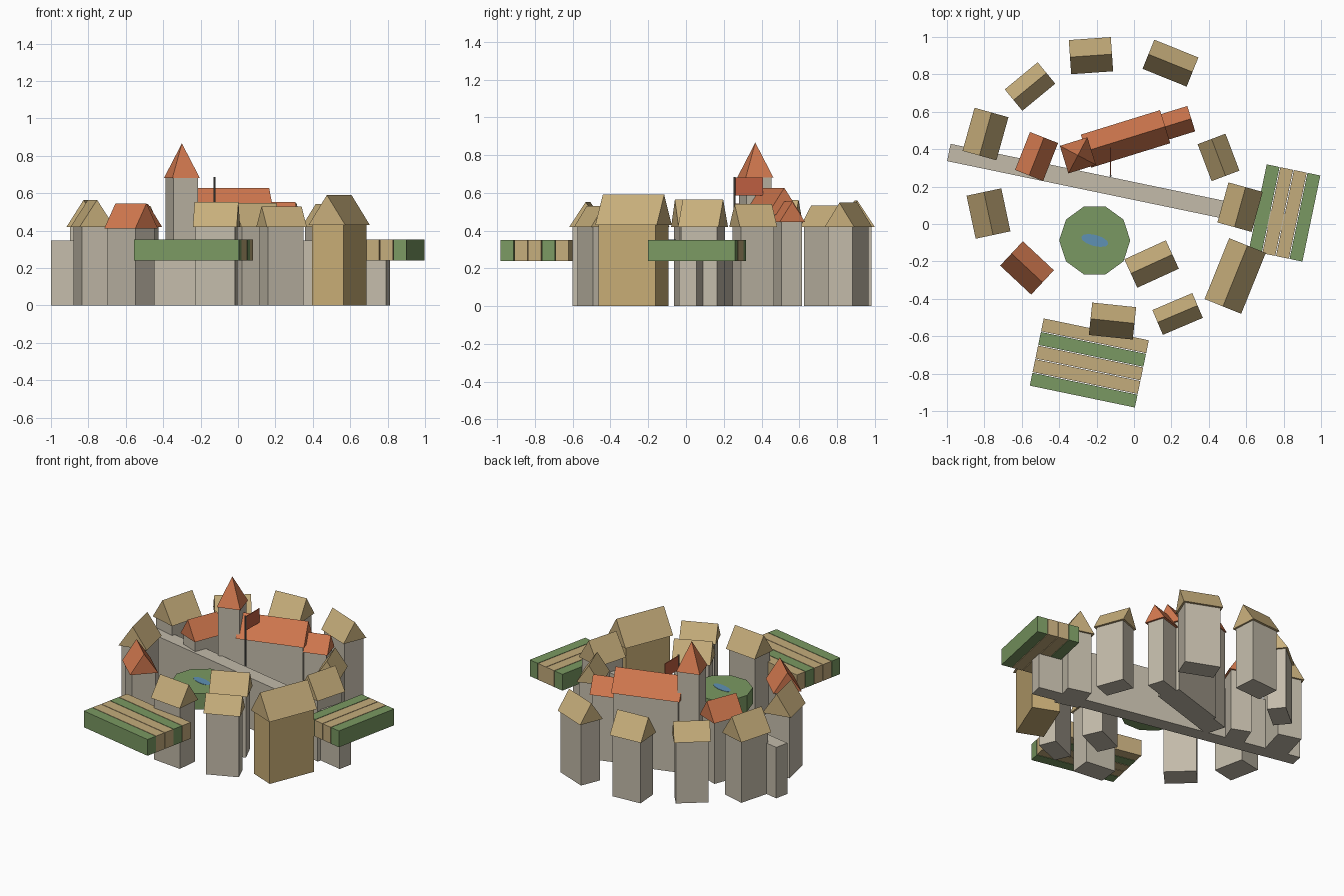
import bpy, bmesh
from math import radians, cos, sin
from mathutils import Matrix, Vector

cube = bpy.data.objects.get("Cube")
if cube:
    bpy.data.objects.remove(cube, do_unlink=True)


def material(name, r, g, b):
    """Flat colour given as 0-255 sRGB, stored linear."""
    rgba = [((c / 255 + 0.055) / 1.055) ** 2.4 for c in (r, g, b)] + [1]
    m = bpy.data.materials.new(name)
    m.use_nodes = True
    m.diffuse_color = rgba
    bsdf = m.node_tree.nodes["Principled BSDF"]
    bsdf.inputs["Base Color"].default_value = rgba
    bsdf.inputs["Roughness"].default_value = 0.9
    return m


STONE = material("pale stone", 195, 187, 170)
STRAW = material("straw roof", 200, 175, 124)
TILE = material("red tile", 212, 122, 80)
TIMBER = material("tan timber", 200, 173, 118)
GRASS = material("grass green", 122, 153, 98)
CROP = material("ripe crop", 196, 172, 124)
WATER = material("water blue", 95, 145, 180)
IRON = material("dark pole", 95, 95, 90)
BANNER = material("banner red", 190, 95, 65)


def finish(name, bm, mat, x, y, angle):
    bmesh.ops.recalc_face_normals(bm, faces=bm.faces)
    mesh = bpy.data.meshes.new(name)
    bm.to_mesh(mesh)
    bm.free()
    mesh.materials.append(mat)
    ob = bpy.data.objects.new(name, mesh)
    ob.location = (x, y, 0)
    ob.rotation_euler.z = radians(angle)
    bpy.context.collection.objects.link(ob)
    return ob


def box(name, mat, x, y, angle, length, width, z0, z1, shift=(0, 0)):
    bm = bmesh.new()
    place = Matrix.Translation((shift[0], shift[1], (z0 + z1) / 2))
    scale = Matrix.Diagonal((length, width, z1 - z0, 1))
    bmesh.ops.create_cube(bm, size=1, matrix=place @ scale)
    return finish(name, bm, mat, x, y, angle)


def drum(name, mat, x, y, angle, r_low, r_high, z0, z1, sides, turn=0, squash=1):
    bm = bmesh.new()
    place = Matrix.Translation((0, 0, (z0 + z1) / 2))
    spin = Matrix.Diagonal((1, squash, 1, 1)) @ Matrix.Rotation(radians(turn), 4, "Z")
    bmesh.ops.create_cone(bm, cap_ends=True, segments=sides, radius1=r_low,
                          radius2=r_high, depth=z1 - z0, matrix=place @ spin)
    return finish(name, bm, mat, x, y, angle)


def gable_roof(name, mat, x, y, angle, length, width, eave, ridge):
    """Closed triangular prism with its ridge along local x."""
    bm = bmesh.new()
    profile = [(-width / 2, eave), (width / 2, eave), (0, ridge)]
    tri = bm.faces.new([bm.verts.new((-length / 2, py, pz)) for py, pz in profile])
    out = bmesh.ops.extrude_face_region(bm, geom=[tri])
    moved = [v for v in out["geom"] if isinstance(v, bmesh.types.BMVert)]
    bmesh.ops.translate(bm, verts=moved, vec=(length, 0, 0))
    return finish(name, bm, mat, x, y, angle)


def house(name, x, y, angle, length, width, roof=STRAW, wall=STONE, eave=0.42):
    box(name + "_walls", wall, x, y, angle, length - 0.024, width - 0.03, 0, eave + 0.008)
    gable_roof(name + "_roof", roof, x, y, angle, length, width, eave, eave + 0.76 * width)


# Ring of cottages: x, y, heading, length, width
cottages = [
    (-0.23, 0.90, 4, 0.225, 0.183),
    (0.195, 0.86, -22, 0.254, 0.168),
    (-0.556, 0.735, 39.5, 0.228, 0.148),
    (-0.794, 0.481, 74.4, 0.239, 0.188),
    (-0.778, 0.056, 102, 0.235, 0.19),
    (0.452, 0.356, -69.3, 0.211, 0.159),
    (0.567, 0.09, 74.5, 0.222, 0.19),
    (0.094, -0.214, 24.6, 0.244, 0.167),
    (0.233, -0.481, 23, 0.232, 0.144),
    (-0.115, -0.519, -6, 0.236, 0.174),
]
for i, spec in enumerate(cottages, 1):
    house(f"cottage_{i}", *spec)

# Red-roofed houses and the large barn
house("red_house_north", -0.521, 0.361, 68.5, 0.218, 0.161, roof=TILE)
house("red_house_south", -0.572, -0.235, -43, 0.227, 0.178, roof=TILE, eave=0.41)
house("barn", 0.541, -0.278, 68, 0.351, 0.211, wall=TIMBER, eave=0.43)

# Church: nave, choir and tower share one heading
CHURCH = 17.2
house("nave", -0.045, 0.455, CHURCH, 0.443, 0.185, roof=TILE, eave=0.486)
house("choir", 0.225, 0.538, CHURCH, 0.17, 0.142, roof=TILE, eave=0.445)
box("tower_walls", STONE, -0.3, 0.367, CHURCH, 0.138, 0.138, 0, 0.685)
drum("tower_spire", TILE, -0.3, 0.367, CHURCH, 0.109, 0, 0.68, 0.866, 4, turn=45)

# Road
ROAD = -11.75
box("road", STONE, -0.094, 0.196, ROAD, 1.83, 0.094, 0, 0.347)


def field(name, x, y, angle, length, crops):
    """Raised strips side by side, listed from local -y to +y."""
    pitch = 0.0742
    for i, crop in enumerate(crops):
        offset = (i - (len(crops) - 1) / 2) * pitch
        box(f"{name}_strip_{i + 1}", crop, x, y, angle, length, pitch - 0.004,
            0.24, 0.351, shift=(0, offset))


# Fields
field("south_field", -0.239, -0.743, ROAD, 0.574, [GRASS, CROP, CROP, GRASS, CROP])
field("east_field", 0.805, 0.059, ROAD + 90, 0.47, [GRASS, CROP, CROP, GRASS])

# Village green with a small pond
drum("village_green", GRASS, -0.21, -0.088, 0, 0.19, 0.19, 0.24, 0.35, 10, turn=18)
drum("pond", WATER, -0.21, -0.088, -15, 0.075, 0.075, 0.349, 0.352, 12, squash=0.4)

# Banner on its pole
drum("banner_pole", IRON, -0.125, 0.257, 0, 0.006, 0.006, 0.3, 0.685, 6)
box("banner", BANNER, -0.125, 0.333, 0, 0.006, 0.15, 0.585, 0.68)
